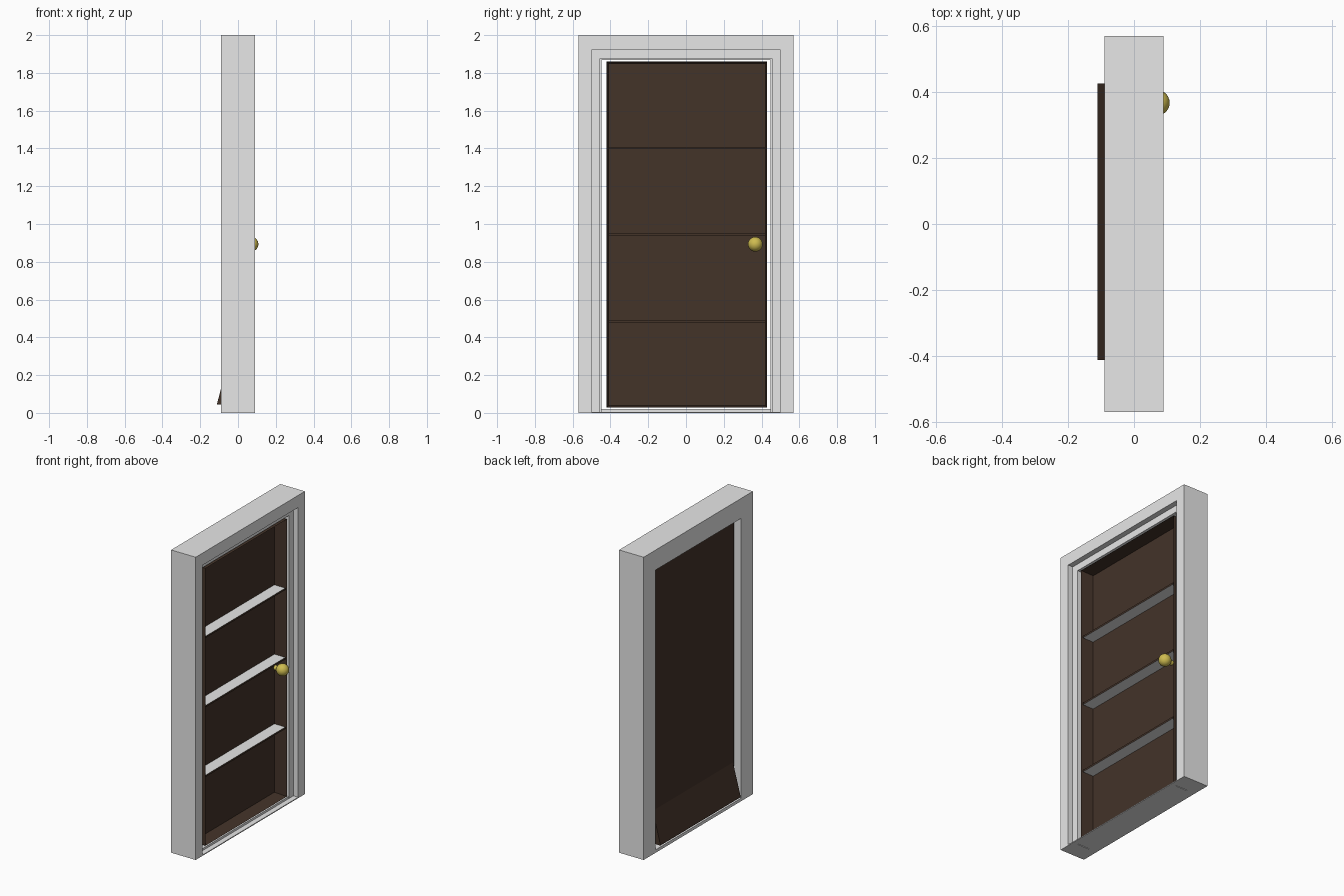
import bpy, bmesh, math
from mathutils import Matrix

if "Cube" in bpy.data.objects:
    bpy.data.objects.remove(bpy.data.objects["Cube"])


def material(name, rgb):
    m = bpy.data.materials.new(name)
    m.diffuse_color = (*rgb, 1)
    m.use_nodes = True
    m.node_tree.nodes["Principled BSDF"].inputs["Base Color"].default_value = m.diffuse_color
    return m


WHITE = material("pale_grey", (0.8, 0.8, 0.8))
BROWN = material("dark_brown", (0.057, 0.033, 0.022))
BRASS = material("brass", (0.62, 0.50, 0.08))


def finish(name, bm, *mats):
    bmesh.ops.recalc_face_normals(bm, faces=bm.faces)
    me = bpy.data.meshes.new(name)
    bm.to_mesh(me)
    bm.free()
    for m in mats:
        me.materials.append(m)
    ob = bpy.data.objects.new(name, me)
    bpy.context.collection.objects.link(ob)
    return ob


def box_bm(x0, x1, y0, y1, z0, z1):
    bm = bmesh.new()
    mat = (Matrix.Translation(((x0 + x1) / 2, (y0 + y1) / 2, (z0 + z1) / 2))
           @ Matrix.Diagonal((x1 - x0, y1 - y0, z1 - z0, 1)))
    bmesh.ops.create_cube(bm, size=1, matrix=mat)
    return bm


# Door frame: stepped profile (x, half width, top) swept around three sides
profile = [(-.09, .57, 2), (.09, .57, 2), (.09, .5, 1.92), (.055, .5, 1.92),
           (.055, .455, 1.875), (-.03, .455, 1.875),
           (-.03, .447, 1.868), (-.09, .447, 1.868)]
bm = bmesh.new()
rings = [[bm.verts.new(p) for p in
          ((x, -y, 0), (x, -y, z), (x, y, z), (x, y, 0))] for x, y, z in profile]
for i, a in enumerate(rings):
    b = rings[(i + 1) % len(rings)]
    for k in range(3):
        bm.faces.new((a[k], a[k + 1], b[k + 1], b[k]))
for k in (0, 3):
    bm.faces.new([r[k] for r in rings])
finish("door_frame", bm, WHITE)

# Sill with a thin lip at the front
finish("sill", box_bm(-.09, .055, -.45, .45, 0, .02), WHITE)
finish("sill_lip", box_bm(.055, .09, -.5, .5, 0, .006), WHITE)

# Door leaf: tray with a deep recess on the +x side
Y0, Y1, Z0, Z1 = -.42, .43, .028, 1.86
FRONT, PANEL, BACK, WALL = .056, -.028, -.055, .01
bm = box_bm(BACK, FRONT, Y0, Y1, Z0, Z1)
bm.normal_update()
face = max(bm.faces, key=lambda f: f.calc_center_median().x)
bmesh.ops.inset_region(bm, faces=[face], thickness=WALL, use_even_offset=True)
bmesh.ops.translate(bm, verts=face.verts, vec=(PANEL - FRONT, 0, 0))
finish("door_leaf", bm, BROWN)

# Cross rails: pale top and bottom, brown front edge
for i, z in enumerate((.484, .944, 1.402)):
    bm = box_bm(PANEL, .052, Y0 + WALL, Y1 - WALL, z - .006, z + .006)
    bm.normal_update()
    for f in bm.faces:
        f.material_index = 0 if abs(f.normal.z) > .5 else 1
    finish(f"cross_rail_{i + 1}", bm, WHITE, BROWN)

# Weather board: wedge along the bottom of the back
bm = bmesh.new()
tri = [(BACK, .045), (-.11, .045), (-.11, .052), (BACK, .26)]
f = bm.faces.new([bm.verts.new((x, -.412, z)) for x, z in tri])
ext = bmesh.ops.extrude_face_region(bm, geom=[f])
bmesh.ops.translate(bm, vec=(0, .837, 0),
                    verts=[v for v in ext["geom"] if isinstance(v, bmesh.types.BMVert)])
finish("weather_board", bm, BROWN)

# Knob and its short stem
bm = bmesh.new()
bmesh.ops.create_uvsphere(bm, u_segments=24, v_segments=14, radius=.039,
                          matrix=Matrix.Translation((.069, .367, .893))
                          @ Matrix.Rotation(math.pi / 2, 4, 'Y'))
bmesh.ops.create_cone(bm, cap_ends=True, segments=24, radius1=.016, radius2=.016, depth=.04,
                      matrix=Matrix.Translation((.034, .367, .893))
                      @ Matrix.Rotation(math.pi / 2, 4, 'Y'))
knob = finish("knob", bm, BRASS)
bpy.context.view_layer.objects.active = knob
knob.select_set(True)
bpy.ops.object.shade_smooth_by_angle(angle=math.radians(35))
